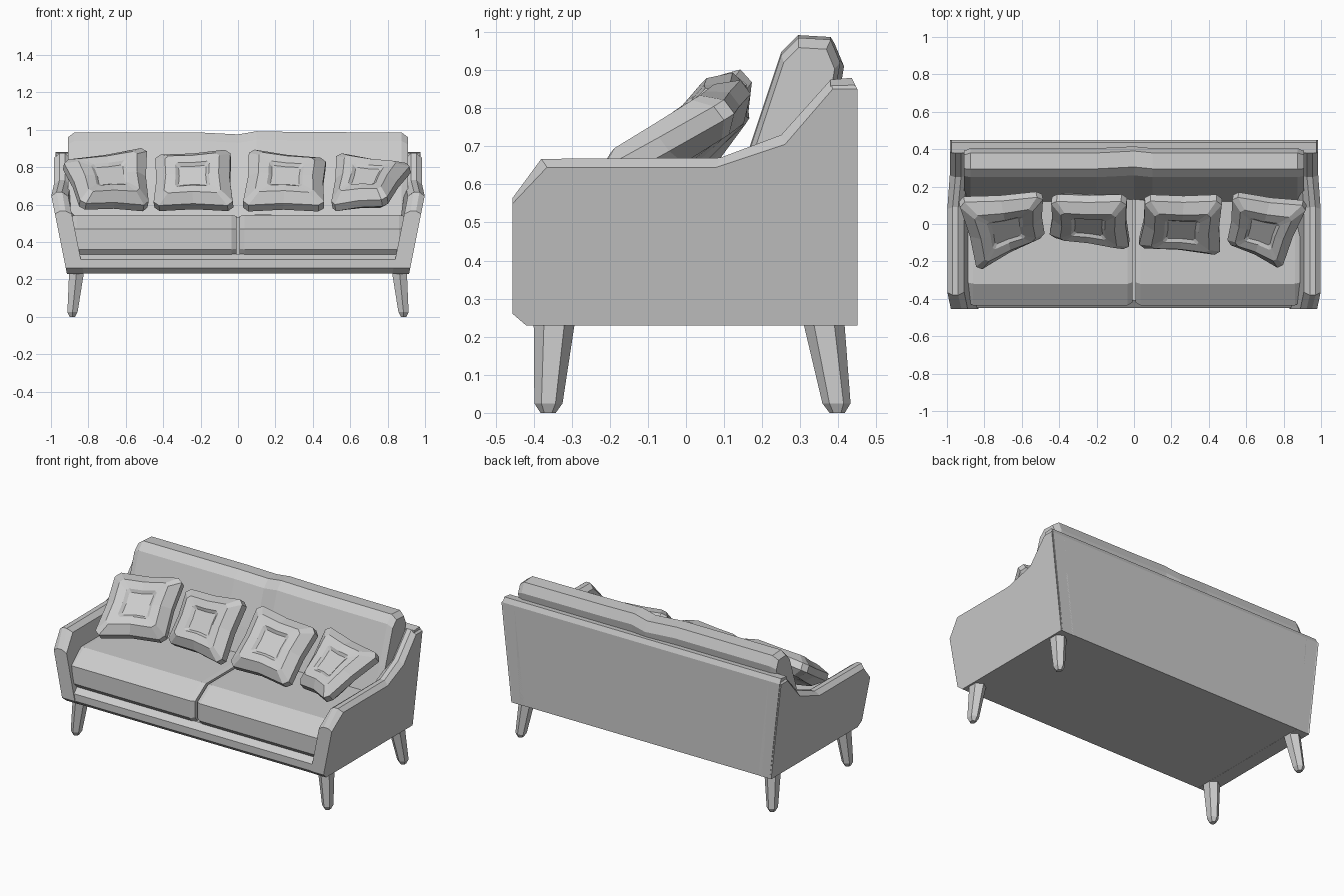
import bpy, bmesh, math
from mathutils import Vector

if "Cube" in bpy.data.objects:
    bpy.data.objects.remove(bpy.data.objects["Cube"])


def loft(name, rings):
    """Skin a list of equal-length closed rings and cap both ends."""
    bm = bmesh.new()
    vs = [[bm.verts.new(p) for p in r] for r in rings]
    n = len(rings[0])
    for a, b in zip(vs, vs[1:]):
        for i in range(n):
            j = (i + 1) % n
            bm.faces.new((a[i], a[j], b[j], b[i]))
    bm.faces.new(vs[0])
    bm.faces.new(vs[-1][::-1])
    bmesh.ops.recalc_face_normals(bm, faces=bm.faces)
    me = bpy.data.meshes.new(name)
    bm.to_mesh(me)
    bm.free()
    ob = bpy.data.objects.new(name, me)
    bpy.context.collection.objects.link(ob)
    return ob


def flare(y, z):
    """Half width of the shell: sides lean outwards, a bit less at the back."""
    return min(0.915 + 0.2 * (z - 0.23), 1.0 - (0.015 if y > 0.2 else 0))


def section(x, prof, shrink=1.0, dy=0.0, dz=0.0):
    """Place a (y, z) profile at x, optionally shrunk about its middle."""
    cy = sum(p[0] for p in prof) / len(prof)
    cz = sum(p[1] for p in prof) / len(prof)
    return [(x, cy + (y - cy) * shrink + dy, cz + (z - cz) * shrink + dz) for y, z in prof]


# Arms: leaning panels with a chamfered top rail
edge = [(-.455, .26), (-.42, .23), (.45, .23), (.45, .85), (.385, .85),
        (.26, .705), (.08, .645), (-.365, .645), (-.455, .55)]
crest = [(-.455, .26), (-.42, .23), (.45, .23), (.435, .88), (.38, .875),
         (.25, .73), (.09, .67), (-.38, .667), (-.455, .565)]
for side, s in (("left", -1), ("right", 1)):
    loft(side + "_arm", [[(s * (flare(y, z) - d), y, z) for y, z in prof]
                         for prof, d in ((edge, 0), (crest, .03), (crest, .06), (edge, .09))])

# Back panel and base, running between the arms
back = [(.38, .231), (.45, .231), (.45, .85), (.435, .88), (.38, .875)]
base = [(-.45, .26), (-.42, .231), (.40, .231), (.40, .335), (-.41, .335), (-.45, .305)]
for name, prof in (("back_panel", back), ("base", base)):
    loft(name, [[(s * (flare(y, z) - .01), y, z) for y, z in prof] for s in (-1, 1)])

# Seat cushions
seat = [(-.41, .33), (-.435, .36), (-.435, .47), (-.32, .545), (.25, .545), (.25, .33)]
for side, s in (("left", -1), ("right", 1)):
    loft(side + "_seat_cushion", [section(s * x, seat, k) for x, k in
                                  ((.008, .94), (.035, 1), (.86, 1), (.89, .94))])

# Backrest cushion with a soft dip in the middle
rest = [(.12, .54), (.17, .70), (.25, .94), (.295, .985), (.38, .98),
        (.405, .92), (.385, .80), (.385, .54)]
loft("backrest", [section(x, rest, k, dy, dz) for x, k, dy, dz in (
    (-.91, .86, 0, 0), (-.875, 1, 0, 0), (-.2, 1, 0, 0), (0, 1, .01, -.01),
    (.1, 1, 0, .007), (.3, 1, 0, .003), (.875, 1, 0, 0), (.91, .86, 0, 0))])


def pillow(name, tl, tr, br, bl, thick):
    """Puffed cushion on four corners, flattened in the middle of each side."""
    tl, tr, br, bl = map(Vector, (tl, tr, br, bl))
    normal = (tr - bl).cross(tl - br).normalized()
    c = .86
    outline = [(-c, -1), (0, -.93), (c, -1), (1, -c), (.95, 0), (1, c),
               (c, 1), (0, .95), (-c, 1), (-1, c), (-.95, 0), (-1, -c)]

    def ring(k, h):
        pts = []
        for u, v in outline:
            a, b = (u * k + 1) / 2, (v * k + 1) / 2
            pts.append(bl.lerp(br, a).lerp(tl.lerp(tr, a), b) + normal * h * thick)
        return pts
    loft(name, [ring(k, h) for k, h in ((.42, -.9), (.72, -1), (1, -.35), (1, .35),
                                        (.72, 1), (.45, .95), (.36, .75))])


# Scatter pillows leaning on the backrest
pillow("outer_left_pillow", (-.94, .13, .82), (-.49, .16, .89), (-.48, -.05, .58), (-.84, -.24, .59), .065)
pillow("inner_left_pillow", (-.44, .14, .85), (-.04, .14, .88), (-.025, -.12, .58), (-.45, -.05, .58), .07)
pillow("inner_right_pillow", (.06, .14, .88), (.47, .14, .83), (.46, -.15, .58), (.025, -.11, .58), .07)
pillow("outer_right_pillow", (.53, .16, .86), (.93, .11, .80), (.79, -.23, .61), (.50, -.09, .58), .065)

# Tapered six-sided legs, splayed front and back
for side, s in (("left", -1), ("right", 1)):
    for place, y_top, y_foot in (("front", -.345, -.362), ("back", .36, .397)):
        rings = []
        for z, r, t in ((.25, .055, 0), (.025, .037, .95), (0, .02, 1)):
            x = s * (.862 + .024 * t)
            y = y_top + (y_foot - y_top) * t
            rings.append([(x + .85 * r * math.cos(i * math.pi / 3 + math.pi / 6),
                           y + r * math.sin(i * math.pi / 3 + math.pi / 6), z) for i in range(6)])
        loft(f"{place}_{side}_leg", rings)
